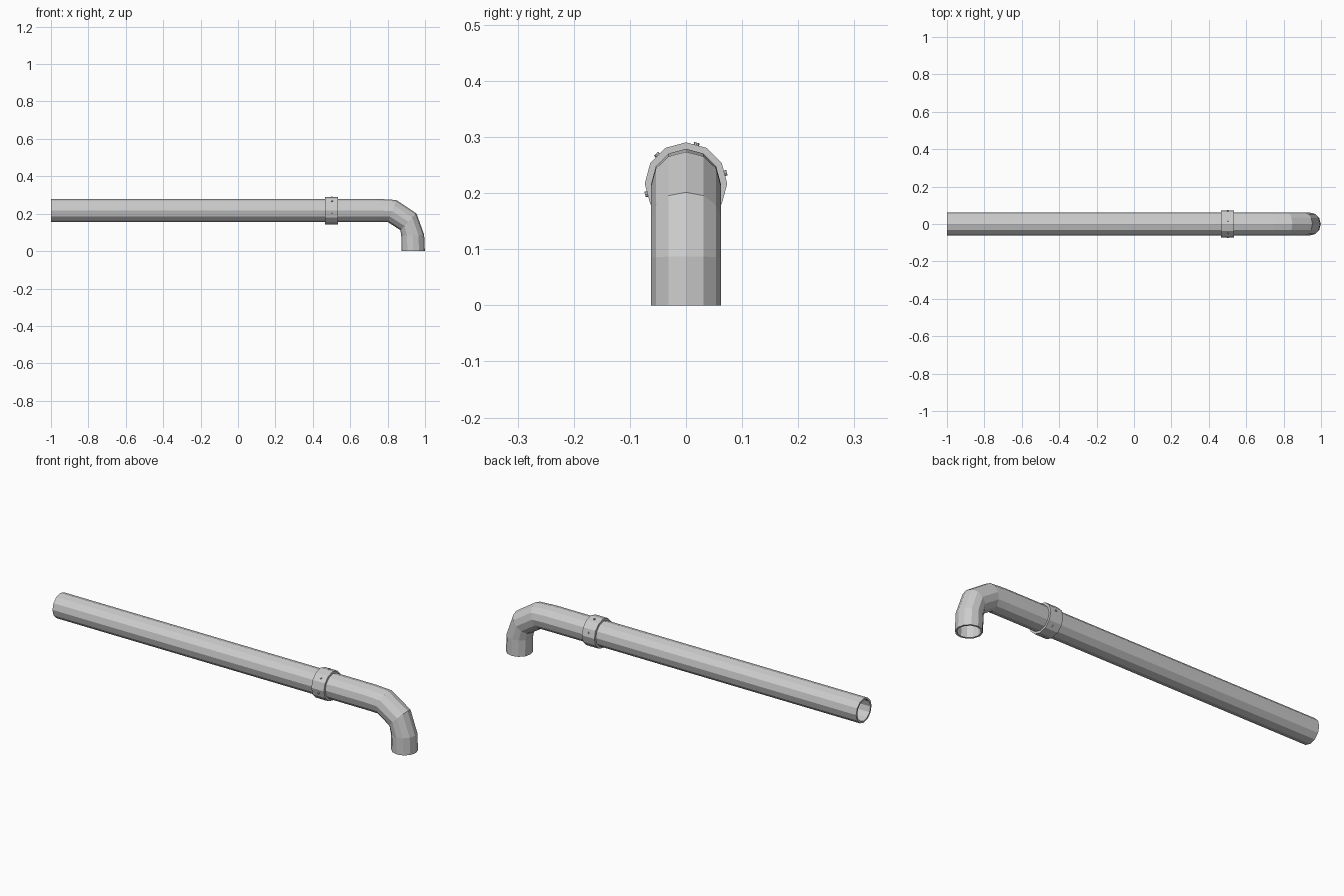
import bpy, bmesh, math
from mathutils import Matrix, Vector

if "Cube" in bpy.data.objects:
    bpy.data.objects.remove(bpy.data.objects["Cube"])

SIDES = 12
AXIS_Z = 0.217


def make_object(name, bm):
    bmesh.ops.recalc_face_normals(bm, faces=bm.faces)
    mesh = bpy.data.meshes.new(name)
    bm.to_mesh(mesh)
    bm.free()
    obj = bpy.data.objects.new(name, mesh)
    bpy.context.collection.objects.link(obj)
    return obj


def hollow_tube(name, stations, outer, inner):
    """Stations are (x, z, tilt degrees, stretch in the bend plane)."""
    bm = bmesh.new()
    shells = []
    for r in (outer, inner):
        rings = []
        for x, z, tilt, stretch in stations:
            t = math.radians(tilt)
            up = Vector((math.sin(t), 0, math.cos(t))) * stretch
            ring = []
            for i in range(SIDES):
                a = 2 * math.pi * i / SIDES
                co = Vector((x, 0, z)) + up * r * math.cos(a)
                co.y = r * math.sin(a)
                ring.append(bm.verts.new(co))
            rings.append(ring)
        shells.append(rings)
    # outer and inner walls, then the rims joining them
    pairs = [(s[k], s[k + 1]) for s in shells for k in range(len(stations) - 1)]
    pairs += [(shells[0][k], shells[1][k]) for k in (0, -1)]
    for a, b in pairs:
        for i in range(SIDES):
            j = (i + 1) % SIDES
            bm.faces.new((a[i], a[j], b[j], b[i]))
    return make_object(name, bm)


# Long pipe with a downturned elbow
hollow_tube("pipe", [
    (-1.0, AXIS_Z, 0, 1),
    (0.755, AXIS_Z, 0, 1),
    (0.824, 0.214, 20, 1.02),
    (0.911, 0.157, 44, 1.0),
    (0.934, 0.085, 88, 0.99),
    (0.937, 0.0, 90, 1),
], 0.062, 0.053)

# Clamp collar around the pipe
hollow_tube("collar", [(0.464, AXIS_Z, 0, 1), (0.534, AXIS_Z, 0, 1)], 0.0735, 0.062)

# Small screw heads on every second collar face
for k in range(6):
    a = math.radians(15 + 60 * k)
    place = (Matrix.Translation((0.502, 0, AXIS_Z))
             @ Matrix.Rotation(-a, 4, 'X')
             @ Matrix.Translation((0, 0, 0.072)))
    bm = bmesh.new()
    bmesh.ops.create_cone(bm, cap_ends=True, segments=8, radius1=0.005,
                          radius2=0.005, depth=0.007, matrix=place)
    make_object(f"collar_screw_{k + 1}", bm)
